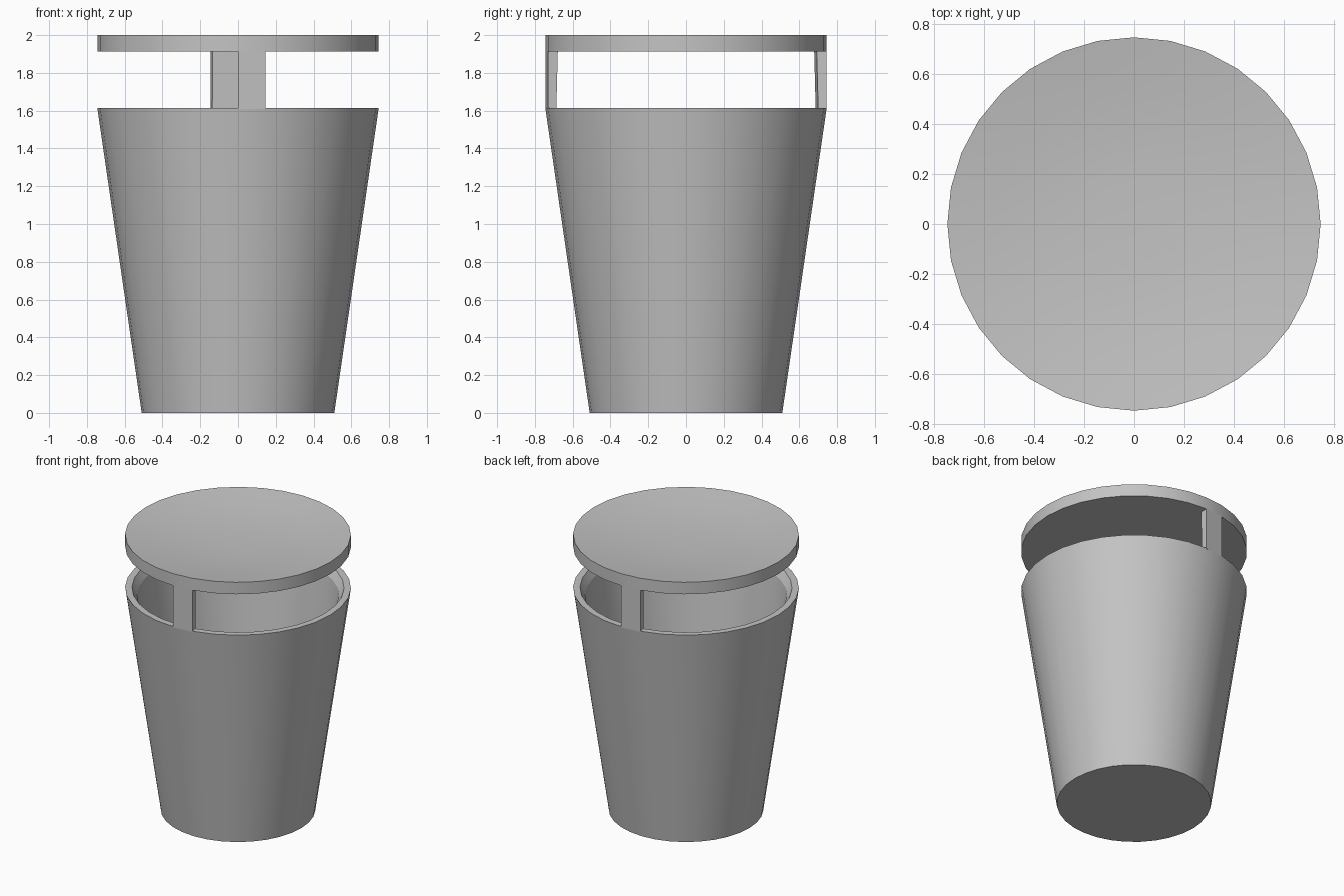
import bpy, math
from math import sin, cos, pi

SIDES = 32
RADIUS = 0.745

cube = bpy.data.objects.get("Cube")
if cube:
    bpy.data.objects.remove(cube, do_unlink=True)

grey = bpy.data.materials.new("plain_grey")
grey.use_nodes = True
colour = (0.55, 0.55, 0.55, 1)
grey.diffuse_color = colour
grey.node_tree.nodes["Principled BSDF"].inputs["Base Color"].default_value = colour


def make_object(name, verts, faces):
    mesh = bpy.data.meshes.new(name)
    mesh.from_pydata(verts, [], faces)
    mesh.materials.append(grey)
    obj = bpy.data.objects.new(name, mesh)
    bpy.context.collection.objects.link(obj)
    bpy.ops.object.select_all(action='DESELECT')
    obj.select_set(True)
    bpy.context.view_layer.objects.active = obj
    bpy.ops.object.mode_set(mode='EDIT')
    bpy.ops.mesh.select_all(action='SELECT')
    bpy.ops.mesh.normals_make_consistent(inside=False)
    bpy.ops.object.mode_set(mode='OBJECT')
    bpy.ops.object.shade_smooth_by_angle(angle=math.radians(20))
    return obj


def polar(r, step, z):
    a = 2 * pi * step / SIDES
    return (r * cos(a), r * sin(a), z)


def lathe(name, profile):
    """Spin an (r, z) profile and cap both of its ends."""
    verts = [polar(r, i, z) for r, z in profile for i in range(SIDES)]
    faces = []
    for k in range(len(profile) - 1):
        for i in range(SIDES):
            j = (i + 1) % SIDES
            a, b = k * SIDES, (k + 1) * SIDES
            faces.append((a + i, a + j, b + j, b + i))
    last = (len(profile) - 1) * SIDES
    faces += [tuple(range(SIDES)), tuple(range(last, last + SIDES))]
    return make_object(name, verts, faces)


# Tapered hollow body with a bevelled inner lip
lathe("bin_body", [(0.51, 0), (RADIUS, 1.615), (0.70, 1.615),
                   (0.667, 1.56), (0.45, 0.06)])

# Shallow dished lid
lathe("dished_lid", [(RADIUS, 1.913), (RADIUS, 2.0), (0.56, 1.975),
                     (0.37, 1.957), (0.19, 1.948)])


# One-segment curved supports, opposite each other
def support(name, step):
    rings = [(RADIUS, 1.61), (0.70, 1.61), (0.692, 1.915), (RADIUS, 1.915)]
    verts = [polar(r, s, z) for s in (step, step + 1) for r, z in rings]
    faces = [(0, 1, 2, 3), (4, 5, 6, 7)]
    faces += [(i, (i + 1) % 4, (i + 1) % 4 + 4, i + 4) for i in range(4)]
    return make_object(name, verts, faces)


support("front_support", SIDES * 3 // 4)
support("back_support", SIDES // 4)
